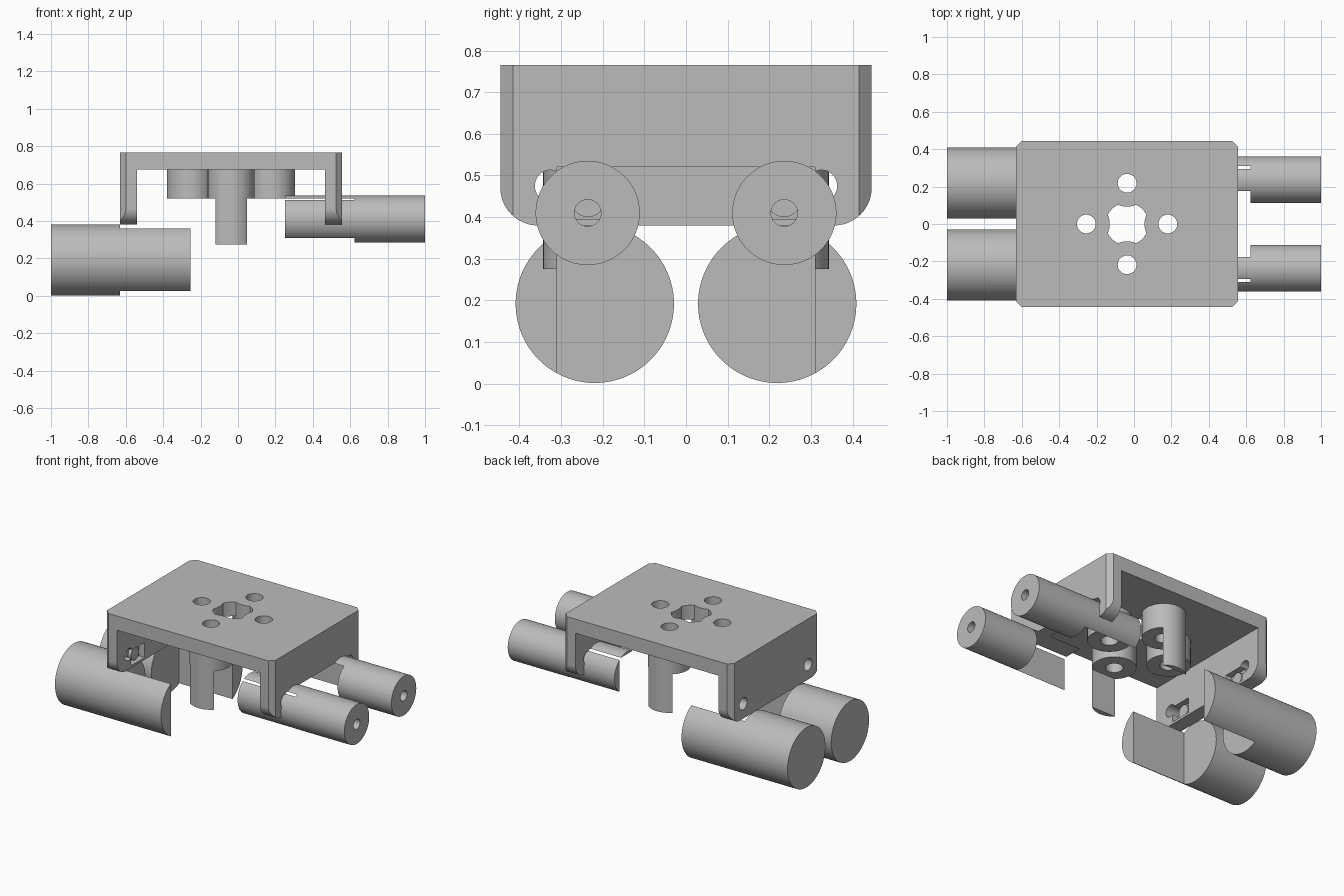
import bpy, bmesh
from math import pi, sin, cos, radians
from mathutils import Matrix, Vector

if "Cube" in bpy.data.objects:
    bpy.data.objects.remove(bpy.data.objects["Cube"], do_unlink=True)

grey = bpy.data.materials.new("plain_grey")
grey.use_nodes = True
grey.diffuse_color = (0.5, 0.5, 0.5, 1)
grey.node_tree.nodes["Principled BSDF"].inputs["Base Color"].default_value = (0.5, 0.5, 0.5, 1)


def finish(bm, name):
    bmesh.ops.recalc_face_normals(bm, faces=bm.faces)
    mesh = bpy.data.meshes.new(name)
    bm.to_mesh(mesh)
    bm.free()
    mesh.materials.append(grey)
    obj = bpy.data.objects.new(name, mesh)
    bpy.context.collection.objects.link(obj)
    return obj


def prism(name, points, offset):
    """Extrude a flat outline along an offset."""
    bm = bmesh.new()
    face = bm.faces.new([bm.verts.new(p) for p in points])
    new = bmesh.ops.extrude_face_region(bm, geom=[face])["geom"]
    bmesh.ops.translate(bm, vec=offset, verts=[v for v in new if isinstance(v, bmesh.types.BMVert)])
    return finish(bm, name)


def box(x0, x1, y0, y1, z0, z1, name="cutter"):
    corners = [(x0, y0, z0), (x1, y0, z0), (x1, y1, z0), (x0, y1, z0)]
    return prism(name, corners, Vector((0, 0, z1 - z0)))


def cylinder(axis, centre, a, b, radius, name="cutter", sides=64):
    """Cylinder from a to b along x or z; centre gives the other two coordinates."""
    bm = bmesh.new()
    bmesh.ops.create_cone(bm, cap_ends=True, segments=sides, radius1=radius,
                          radius2=radius, depth=b - a)
    mid = (a + b) / 2
    if axis == "x":
        matrix = Matrix.Translation((mid, *centre)) @ Matrix.Rotation(pi / 2, 4, "Y")
    else:
        matrix = Matrix.Translation((*centre, mid))
    bm.transform(matrix)
    return finish(bm, name)


def boolean(obj, cutter, operation="DIFFERENCE"):
    mod = obj.modifiers.new("boolean", "BOOLEAN")
    mod.operation, mod.solver, mod.object = operation, "EXACT", cutter
    bpy.ops.object.select_all(action="DESELECT")
    bpy.context.view_layer.objects.active = obj
    obj.select_set(True)
    bpy.ops.object.modifier_apply(modifier=mod.name)
    bpy.data.objects.remove(cutter, do_unlink=True)


def smooth(obj):
    bpy.ops.object.select_all(action="DESELECT")
    bpy.context.view_layer.objects.active = obj
    obj.select_set(True)
    bpy.ops.object.shade_smooth_by_angle(angle=radians(25))


def clearance(x0=-0.63):
    """Space kept free between the side walls."""
    return box(x0, 0.622, -0.31, 0.31, -0.1, 0.52)


LEFT, RIGHT, HALF, LOW, TOP = -0.63, 0.555, 0.445, 0.38, 0.765
MID = -0.037
bosses = [(MID + 0.218, 0), (MID - 0.218, 0), (MID, 0.218), (MID, -0.218)]

# Bracket: chamfered block with rounded lower corners, hollowed into a channel
c = 0.03
outline = [(LEFT + c, -HALF), (RIGHT - c, -HALF), (RIGHT, -HALF + c), (RIGHT, HALF - c),
           (RIGHT - c, HALF), (LEFT + c, HALF), (LEFT, HALF - c), (LEFT, -HALF + c)]
bracket = prism("bracket", [(x, y, LOW) for x, y in outline], Vector((0, 0, TOP - LOW)))
r = 0.09
arc = [i * pi / 24 for i in range(13)]
side = [(HALF + 0.0005 - r + r * sin(t), LOW + r - r * cos(t)) for t in arc]
side += [(y, z + 1) for y, z in side[-1:]]
profile = side + [(-y, z) for y, z in reversed(side)]
boolean(bracket, prism("cutter", [(-1, y, z) for y, z in profile], Vector((2, 0, 0))), "INTERSECT")
boolean(bracket, box(-0.54, 0.465, -1, 1, 0, 0.675))
boolean(bracket, clearance(0))

# Top plate openings
centre_hole = cylinder("z", (MID, 0), 0.6, 0.9, 0.114)
for p in bosses:
    boolean(centre_hole, cylinder("z", p, 0.5, 1, 0.125))
boolean(bracket, centre_hole)
for p in bosses:
    boolean(bracket, cylinder("z", p, 0.6, 0.9, 0.05, sides=48))

# Wall holes, blind centre hole and pockets
for s in (-1, 1):
    boolean(bracket, cylinder("x", (s * 0.325, 0.475), -0.7, 0.7, 0.038, sides=32))
    boolean(bracket, box(-0.58, -0.5, s * 0.235 - 0.07, s * 0.235 + 0.07, 0.395, 0.49))
boolean(bracket, cylinder("x", (0, 0.41), -0.58, -0.5, 0.025, sides=32))
smooth(bracket)

# Bosses under the plate; the front and back ones keep a long outer strip
for name, p in zip(("left", "right", "back", "front"), bosses):
    boss = cylinder("z", p, 0.275, 0.68, 0.125, name + "_boss")
    boolean(boss, clearance())
    boolean(boss, cylinder("z", p, 0.2, 0.9, 0.05, sides=48))
    smooth(boss)

# Side cylinders with bores, cut away by the clearance space
for s, end in ((-1, "front"), (1, "back")):
    for name, y, z, a, b, rad in (("large", 0.219, 0.192, -1, -0.255, 0.19),
                                  ("small", 0.236, 0.41, 0.25, 1, 0.125)):
        tube = cylinder("x", (s * y, z), a, b, rad, f"{end}_{name}_cylinder", 96)
        boolean(tube, clearance())
        boolean(tube, cylinder("x", (s * y, z), a - 0.1, b + 0.1, 0.032, sides=32))
        smooth(tube)
    # Round insert inside each wall pocket
    insert = cylinder("x", (s * 0.235, 0.44), -0.59, -0.56, 0.04, end + "_pocket_insert", 32)
    smooth(insert)
